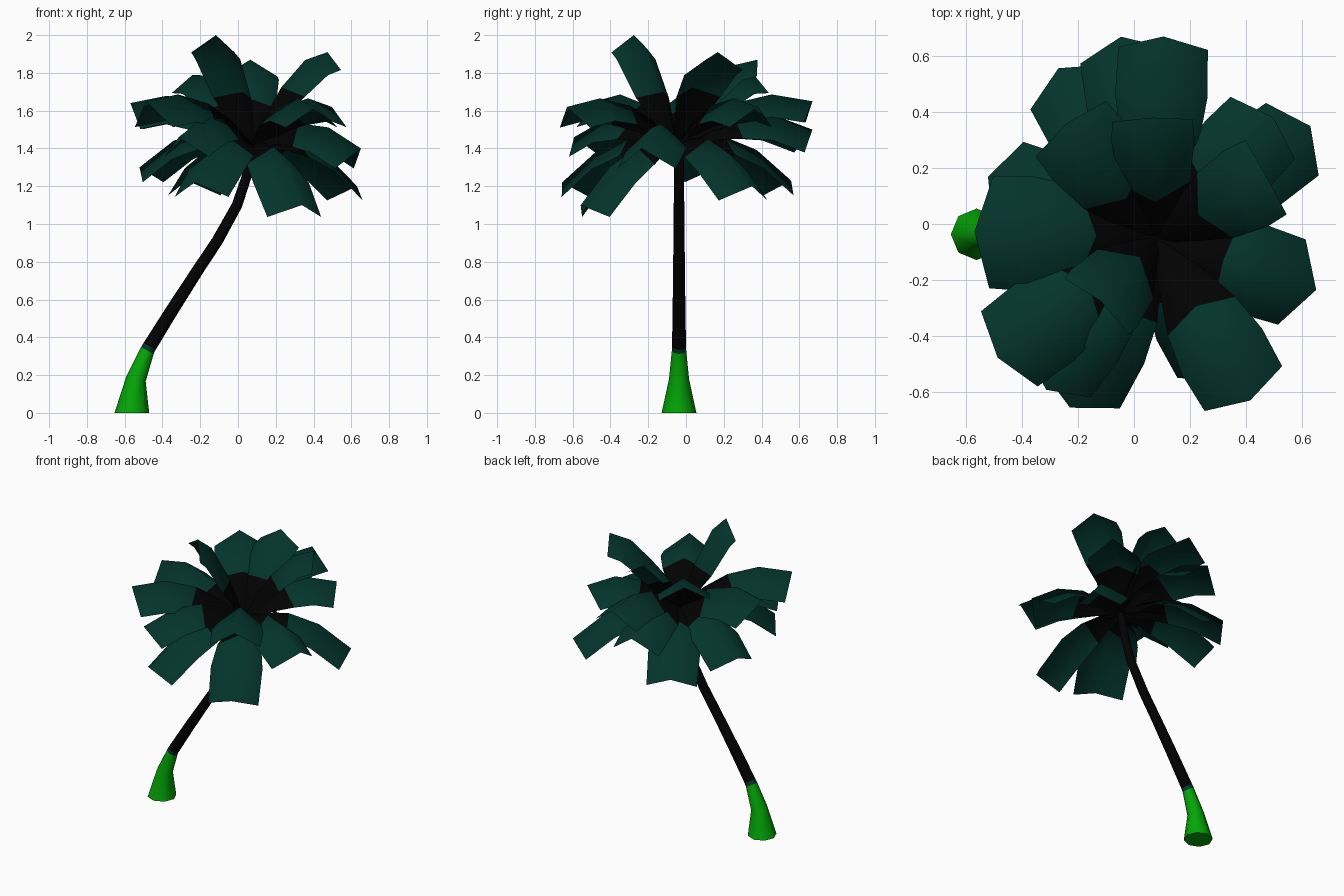
import bpy, bmesh, math
from mathutils import Vector, Matrix

cube = bpy.data.objects.get("Cube")
if cube:
    bpy.data.objects.remove(cube, do_unlink=True)


def make_material(name, rgb):
    mat = bpy.data.materials.new(name)
    mat.use_nodes = True
    mat.diffuse_color = (*rgb, 1)
    mat.node_tree.nodes["Principled BSDF"].inputs["Base Color"].default_value = (*rgb, 1)
    return mat


LEAF = make_material("deep_teal_green", (0.001, 0.034, 0.024))
BARK = make_material("near_black", (0.0005, 0.0005, 0.0005))
BASE = make_material("bright_green", (0.001, 0.38, 0.002))


def finish(name, bm, materials, smooth_angle):
    mesh = bpy.data.meshes.new(name)
    bm.to_mesh(mesh)
    bm.free()
    for mat in materials:
        mesh.materials.append(mat)
    obj = bpy.data.objects.new(name, mesh)
    bpy.context.collection.objects.link(obj)
    bpy.ops.object.select_all(action="DESELECT")
    obj.select_set(True)
    bpy.context.view_layer.objects.active = obj
    bpy.ops.object.shade_smooth_by_angle(angle=math.radians(smooth_angle))
    return obj


def tube(name, stations, material, sides=8):
    """Sweep a ring along (x, z, radius, tilt in degrees) stations."""
    bm = bmesh.new()
    rings = []
    for x, z, radius, tilt in stations:
        turn = Matrix.Rotation(math.radians(tilt), 3, "Y")
        centre = Vector((x, -0.037, z))
        ring = []
        for i in range(sides):
            a = math.tau * i / sides
            ring.append(bm.verts.new(centre + turn @ Vector((math.cos(a), math.sin(a), 0)) * radius))
        rings.append(ring)
    for low, high in zip(rings, rings[1:]):
        for i in range(sides):
            j = (i + 1) % sides
            bm.faces.new((low[i], low[j], high[j], high[i]))
    bm.faces.new(rings[0][::-1])
    bm.faces.new(rings[-1])
    return finish(name, bm, [material], 60)


# Trunk: flared foot, thin collar, slender leaning stem
tube("trunk_foot", [(-0.562, 0, 0.092, 0), (-0.54, 0.18, 0.053, 15), (-0.48, 0.33, 0.038, 28)], BASE)
tube("trunk_collar", [(-0.48, 0.33, 0.038, 28), (-0.468, 0.352, 0.037, 30)], LEAF)
tube("trunk_stem", [(-0.468, 0.352, 0.037, 30), (-0.345, 0.55, 0.034, 33), (-0.21, 0.76, 0.031, 32),
                    (-0.11, 0.91, 0.03, 30), (-0.005, 1.1, 0.028, 24), (0.045, 1.25, 0.026, 18),
                    (0.08, 1.43, 0.024, 10)], BARK)

CROWN = Vector((0.08, -0.05, 1.42))


def frond(name, droop, azimuth, reach, tip_z, width=1, stalk=0.42):
    """Arched, ridged leaf: dark stalk end, green blade, sides hanging by droop."""
    out = Vector((math.cos(math.radians(azimuth)), math.sin(math.radians(azimuth)), 0))
    side = Vector((-out.y, out.x, 0))
    tip = CROWN + out * reach
    tip.z = tip_z
    bend = (CROWN + tip) / 2 + Vector((0, 0, 0.25))
    bm = bmesh.new()
    rows = []
    for t, half, drop in ((0, 0.03, 0.2), (stalk / 2, 0.09, 0.6), (stalk, 0.14, 0.9),
                          (0.7, 0.165, 1), (1, 0.16, 1)):
        ridge = CROWN.lerp(bend, t).lerp(bend.lerp(tip, t), t)
        along = (bend - CROWN).lerp(tip - bend, t).normalized()
        down = side.cross(along).normalized()
        if down.z > 0:
            down = -down
        rows.append([bm.verts.new(ridge + width * (side * half * s + down * drop * droop * abs(s)))
                     for s in (-1, 0, 1)])
    for k, (a, b) in enumerate(zip(rows, rows[1:])):
        for i in range(2):
            face = bm.faces.new((a[i], b[i], b[i + 1], a[i + 1]))
            face.material_index = 1 if k < 2 else 0
    return finish(name, bm, [LEAF, BARK], 120)


# Fronds by tier: side droop, then azimuth in degrees, reach, tip height, width, stalk share
tiers = {
    "top_frond": (0.1, [(229, 0.3, 2.0, 0.95, 0.3), (29, 0.45, 1.91, 0.95, 0.38),
                        (92, 0.43, 1.87, 0.9, 0.3), (128, 0.52, 1.79, 1, 0.34)]),
    "upper_frond": (0.12, [(178, 0.65, 1.64, 1.25, 0.33), (-60, 0.67, 1.62),
                           (88, 0.72, 1.65), (46, 0.6, 1.62)]),
    "middle_frond": (0.14, [(217, 0.71, 1.65, 1.05), (-18, 0.6, 1.4), (100, 0.73, 1.5),
                            (234, 0.67, 1.46, 0.9)]),
    "low_frond": (0.11, [(243, 0.68, 1.22), (-63, 0.57, 1.1), (36, 0.68, 1.2),
                         (120, 0.7, 1.23), (160, 0.64, 1.3)]),
}
for tier, (droop, fronds) in tiers.items():
    for n, spec in enumerate(fronds, 1):
        frond(f"{tier}_{n}", droop, *spec)
